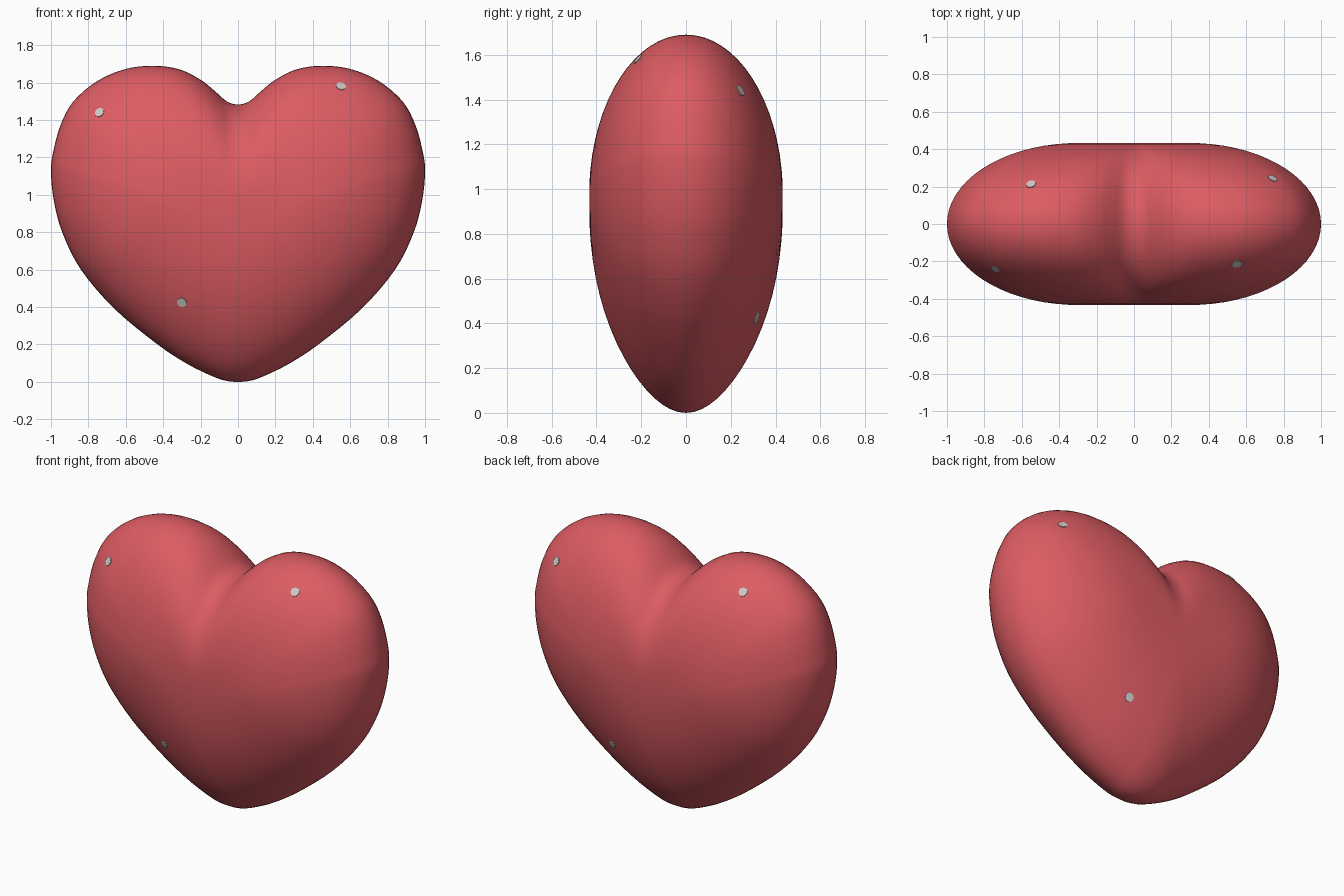
import bpy, bmesh, math
from mathutils import Vector

if "Cube" in bpy.data.objects:
    bpy.data.objects.remove(bpy.data.objects["Cube"])

MID_Z = 0.95
DEPTH = 0.433


def material(name, rgb):
    m = bpy.data.materials.new(name)
    m.diffuse_color = (*rgb, 1)
    m.use_nodes = True
    m.node_tree.nodes["Principled BSDF"].inputs["Base Color"].default_value = m.diffuse_color
    return m


red = material("heart red", (0.72, 0.107, 0.125))
grey = material("pale grey", (0.62, 0.58, 0.58))

# Right half of the outline, from the notch round to the tip
half = [(0, 1.483), (.06, 1.50), (.13, 1.56), (.2, 1.615), (.31, 1.67), (.45, 1.69),
        (.6, 1.673), (.75, 1.61), (.88, 1.50), (.95, 1.37), (.99, 1.22), (1, 1.12),
        (.985, .97), (.94, .8), (.84, .6), (.66, .39), (.43, .2), (.27, .095),
        (.13, .027), (.06, .005), (0, 0)]
outline = half + [(-x, z) for x, z in half[-2:0:-1]]


def smooth_loop(points, steps):
    """Catmull-Rom curve through a closed loop of points."""
    pts = [Vector(p) for p in points]
    n, out = len(pts), []
    for i in range(n):
        a, b, c, d = (pts[(i + k) % n] for k in (-1, 0, 1, 2))
        for s in range(steps):
            t = s / steps
            out.append(0.5 * (2 * b + (c - a) * t + (2 * a - 5 * b + 4 * c - d) * t ** 2
                              + (3 * b - a - 3 * c + d) * t ** 3))
    return out


# Heart body: outline rings shrinking towards a flattened core, front and back
loop = smooth_loop(outline, 4)
bm = bmesh.new()
rings = []
RINGS = 33
for i in range(RINGS):
    t = math.radians(-86 + 172 * i / (RINGS - 1))
    ring = []
    for p in loop:
        core = Vector((0.3 * p.x, MID_Z + 0.03 * (p.y - MID_Z)))
        q = core + (p - core) * math.cos(t)
        low = max(0, (MID_Z - q.y) / MID_Z)
        y = DEPTH * math.sin(t) * (1 - 0.15 * low ** 3)
        ring.append(bm.verts.new((q.x, y, q.y)))
    rings.append(ring)
n = len(loop)
for a, b in zip(rings, rings[1:]):
    for j in range(n):
        k = (j + 1) % n
        bm.faces.new((a[j], a[k], b[k], b[j]))
bm.faces.new(rings[0])
bm.faces.new(rings[-1])
bmesh.ops.recalc_face_normals(bm, faces=bm.faces)
for f in bm.faces:
    f.smooth = True
mesh = bpy.data.meshes.new("heart_body")
bm.to_mesh(mesh)
bm.free()
mesh.materials.append(red)
heart = bpy.data.objects.new("heart_body", mesh)
bpy.context.collection.objects.link(heart)
bpy.context.view_layer.update()

# Small pale flecks lying on the surface, repeated on the opposite side
for x, z in ((-.74, 1.44), (.55, 1.58), (-.30, .425)):
    for side in (-1, 1):
        hit, pos, normal, _ = heart.ray_cast(Vector((-side * x, side * 2, z)),
                                             Vector((0, -side, 0)))
        if not hit:
            continue
        bpy.ops.mesh.primitive_cylinder_add(vertices=8, radius=0.027, depth=0.008,
                                            location=pos)
        fleck = bpy.context.object
        fleck.name = "surface_fleck"
        fleck.rotation_euler = normal.to_track_quat('Z', 'Y').to_euler()
        fleck.data.materials.append(grey)
